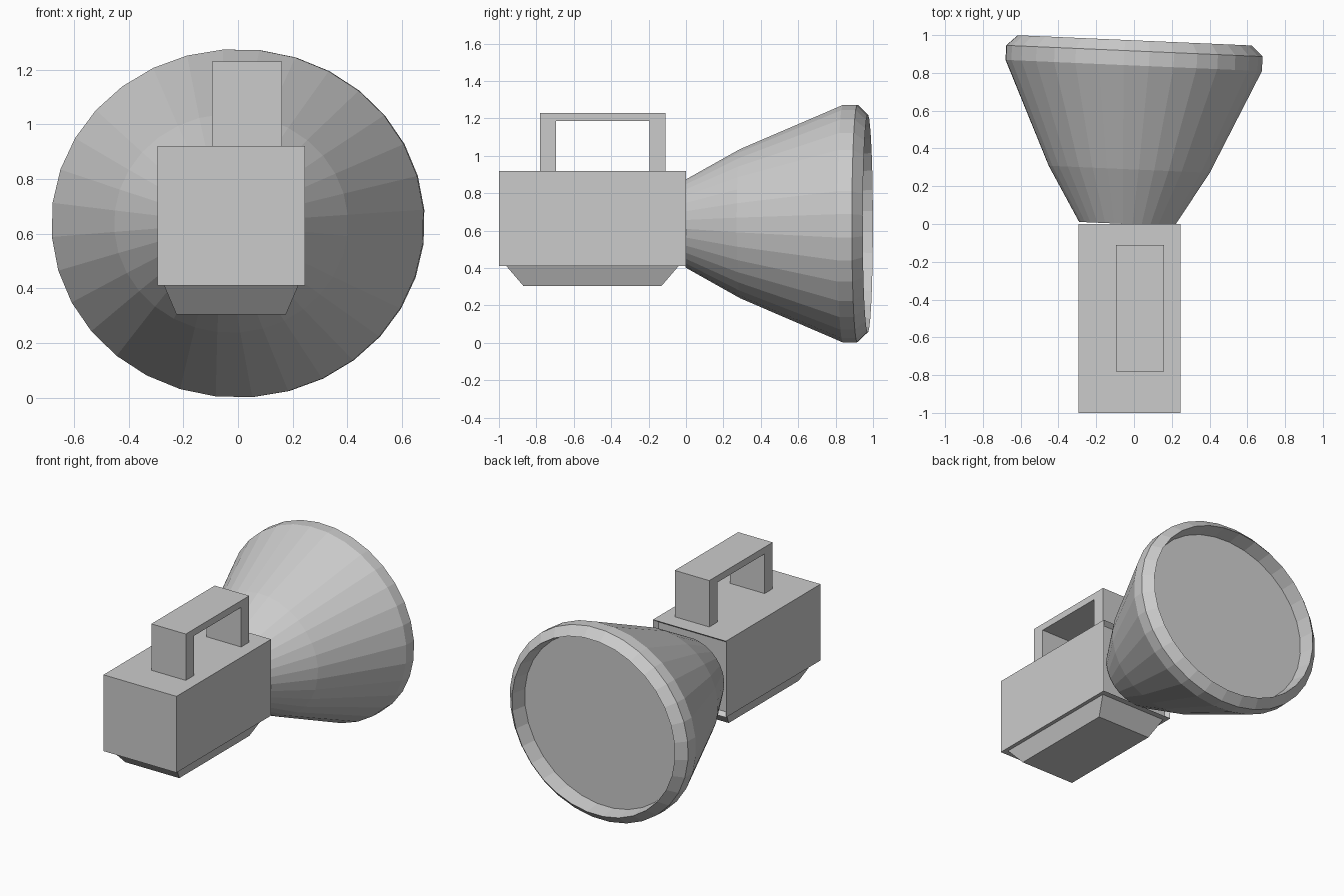
import bpy, bmesh, math
from mathutils import Matrix, Vector

if "Cube" in bpy.data.objects:
    bpy.data.objects.remove(bpy.data.objects["Cube"])


def finish(name, bm):
    bmesh.ops.recalc_face_normals(bm, faces=bm.faces)
    me = bpy.data.meshes.new(name)
    bm.to_mesh(me)
    bm.free()
    ob = bpy.data.objects.new(name, me)
    bpy.context.collection.objects.link(ob)
    return ob


def loft(bm, rings):
    """Skin a list of point rings and cap both ends."""
    loops = [[bm.verts.new(p) for p in r] for r in rings]
    n = len(loops[0])
    for a, b in zip(loops, loops[1:]):
        for i in range(n):
            j = (i + 1) % n
            bm.faces.new((a[i], a[j], b[j], b[i]))
    bm.faces.new(loops[0])
    bm.faces.new(loops[-1])


def rect(x0, x1, y0, y1, z):
    return [(x0, y0, z), (x1, y0, z), (x1, y1, z), (x0, y1, z)]


# Battery case, with a shallow recess in the end behind the reflector
bm = bmesh.new()
loft(bm, [rect(-0.295, 0.245, -1, 0, 0.41), rect(-0.295, 0.245, -1, 0, 0.92)])
bmesh.ops.recalc_face_normals(bm, faces=bm.faces)
back = [f for f in bm.faces if f.normal.y > 0.9]
bmesh.ops.inset_region(bm, faces=back, thickness=0.03)
bmesh.ops.translate(bm, verts=back[0].verts, vec=(0, -0.03, 0))
finish("battery_case", bm)

# Tapered foot
bm = bmesh.new()
loft(bm, [rect(-0.225, 0.175, -0.87, -0.13, 0.305),
          rect(-0.27, 0.22, -0.96, -0.04, 0.41)])
finish("foot", bm)

# Carrying handle: arch profile extruded across x
bm = bmesh.new()
arch = [(-0.78, 0.92), (-0.78, 1.23), (-0.11, 1.23), (-0.11, 0.92),
        (-0.195, 0.92), (-0.195, 1.185), (-0.695, 1.185), (-0.695, 0.92)]
loft(bm, [[(x, y, z) for y, z in arch] for x in (-0.095, 0.16)])
finish("handle", bm)

# Reflector: oval cone with chamfered rim and recessed lens, turned slightly
SIDES = 32
bm = bmesh.new()
profile = [(0.0, 0.237), (0.29, 0.40), (0.84, 0.637), (0.917, 0.637),
           (0.973, 0.582), (0.87, 0.565)]
place = Matrix.Translation((-0.038, 0, 0.638)) @ Matrix.Rotation(math.radians(-2.5), 4, 'Z')
rings = []
for y, r in profile:
    ring = []
    for i in range(SIDES):
        a = math.radians(6.75) + 2 * math.pi * i / SIDES
        ring.append(place @ Vector((1.07 * r * math.sin(a), y, r * math.cos(a))))
    rings.append(ring)
loft(bm, rings)
finish("reflector", bm)
